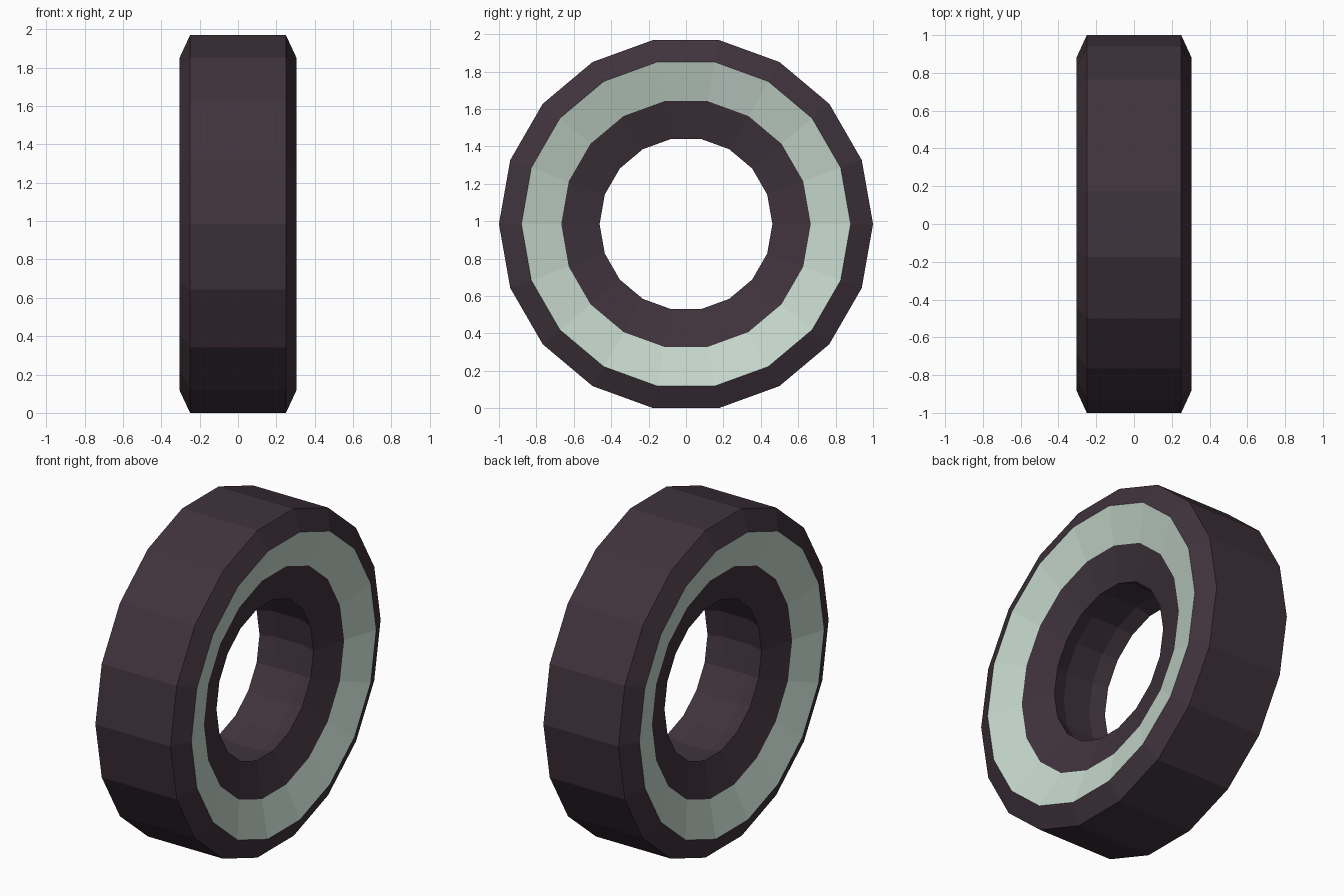
import bpy, bmesh, math

if "Cube" in bpy.data.objects:
    bpy.data.objects.remove(bpy.data.objects["Cube"])

SIDES = 18
CENTRE_Z = math.cos(math.pi / SIDES)


def srgb(r, g, b):
    def lin(c):
        c /= 255
        return c / 12.92 if c <= 0.04045 else ((c + 0.055) / 1.055) ** 2.4
    return (lin(r), lin(g), lin(b), 1)


def material(name, colour):
    m = bpy.data.materials.new(name)
    m.diffuse_color = colour
    m.use_nodes = True
    m.node_tree.nodes["Principled BSDF"].inputs["Base Color"].default_value = m.diffuse_color
    return m


rubber = material("dark_rubber", srgb(64, 51, 60))
pale = material("pale_green_band", srgb(198, 216, 205))

# Half cross-section (x, radius) from tread edge to inner groove
half = [(0.25, 1.0), (0.305, 0.88), (0.24, 0.667), (0.18, 0.462), (0.09, 0.49)]
profile = half + [(-x, r) for x, r in reversed(half)]
n = len(profile)

# Revolve the closed profile around the x axis
bm = bmesh.new()
rings = []
for i in range(SIDES):
    a = 2 * math.pi * i / SIDES
    rings.append([bm.verts.new((x, r * math.cos(a), CENTRE_Z + r * math.sin(a)))
                  for x, r in profile])
for i in range(SIDES):
    a, b = rings[i], rings[(i + 1) % SIDES]
    for j in range(n):
        k = (j + 1) % n
        f = bm.faces.new((a[j], a[k], b[k], b[j]))
        # Pale sidewall band on both sides
        f.material_index = 1 if j in (1, n - 3) else 0
bmesh.ops.recalc_face_normals(bm, faces=bm.faces)

mesh = bpy.data.meshes.new("tyre")
bm.to_mesh(mesh)
bm.free()
mesh.materials.append(rubber)
mesh.materials.append(pale)
tyre = bpy.data.objects.new("tyre", mesh)
bpy.context.collection.objects.link(tyre)
